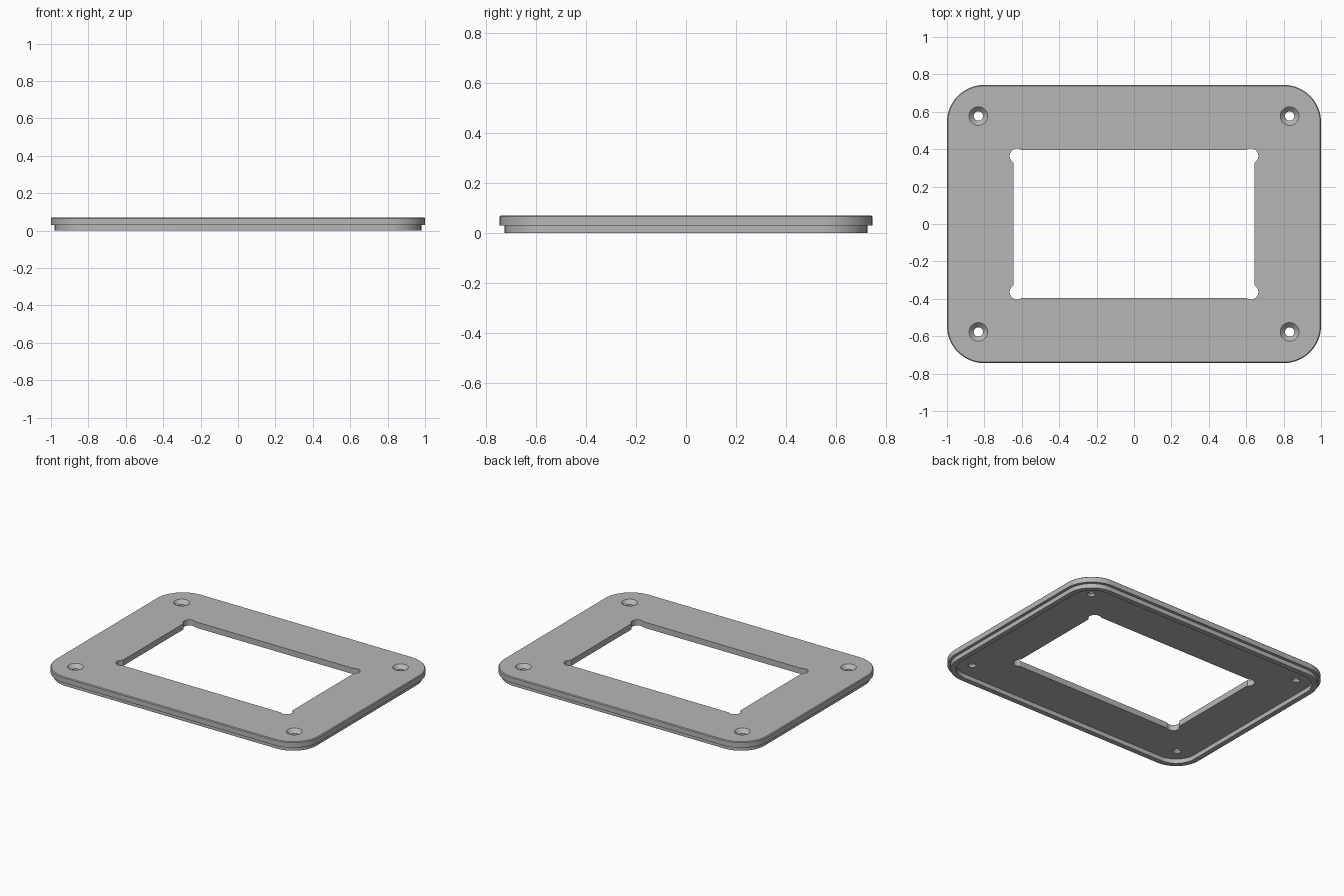
import bpy, bmesh, math

if "Cube" in bpy.data.objects:
    bpy.data.objects.remove(bpy.data.objects["Cube"])

grey = bpy.data.materials.new("neutral grey")
grey.diffuse_color = (0.47, 0.47, 0.47, 1)
grey.use_nodes = True
grey.node_tree.nodes["Principled BSDF"].inputs["Base Color"].default_value = grey.diffuse_color


def rounded_rect(hx, hy, r, n=16):
    """Counter-clockwise outline of a rectangle with rounded corners."""
    pts = []
    for k, (sx, sy) in enumerate([(1, 1), (-1, 1), (-1, -1), (1, -1)]):
        for i in range(n + 1):
            a = math.pi / 2 * (k + i / n)
            pts.append((sx * (hx - r) + r * math.cos(a),
                        sy * (hy - r) + r * math.sin(a)))
    return pts


def circle(cx, cy, r, n=32):
    return [(cx + r * math.cos(2 * math.pi * i / n),
             cy + r * math.sin(2 * math.pi * i / n)) for i in range(n)]


def window_outline(hx, hy, cx, cy, r, n=14):
    """Rectangle with a round relief at each corner."""
    a0 = -math.acos((hx - cx) / r)
    a1 = math.pi - math.asin((hy - cy) / r)
    arc = [(cx + r * math.cos(a0 + (a1 - a0) * i / n),
            cy + r * math.sin(a0 + (a1 - a0) * i / n)) for i in range(n + 1)]
    pts = []
    for sx, sy in [(1, 1), (-1, 1), (-1, -1), (1, -1)]:
        corner = [(sx * x, sy * y) for x, y in arc]
        pts += corner if sx * sy > 0 else corner[::-1]
    return pts


def loft(name, sections):
    """Skin a list of (outline, z) sections and cap both ends."""
    bm = bmesh.new()
    loops = [[bm.verts.new((x, y, z)) for x, y in pts] for pts, z in sections]
    n = len(loops[0])
    for a, b in zip(loops, loops[1:]):
        for i in range(n):
            j = (i + 1) % n
            bm.faces.new((a[i], a[j], b[j], b[i]))
    bm.faces.new(loops[0][::-1])
    bm.faces.new(loops[-1])
    bmesh.ops.recalc_face_normals(bm, faces=bm.faces)
    me = bpy.data.meshes.new(name)
    bm.to_mesh(me)
    bm.free()
    me.materials.append(grey)
    ob = bpy.data.objects.new(name, me)
    bpy.context.collection.objects.link(ob)
    return ob


# Frame plate with a stepped lip underneath and a chamfered top edge
HX, HY, R = 1.0, 0.744, 0.2
profile = [(0.055, 0.03), (0.055, 0.0), (0.02, 0.0), (0.02, 0.03),
           (0.0, 0.03), (0.0, 0.065), (0.005, 0.07)]
frame = loft("frame_plate", [(rounded_rect(HX - d, HY - d, R - d), z)
                             for d, z in profile])

# Window opening with corner reliefs
window = window_outline(0.645, 0.395, 0.625, 0.364, 0.04)
cutters = [loft("window_cutter", [(window, -0.1), (window, 0.2)])]

# Countersunk screw holes
for sx in (-1, 1):
    for sy in (-1, 1):
        steps = [(0.025, -0.1), (0.025, 0.045), (0.05, 0.07), (0.05, 0.2)]
        cutters.append(loft("screw_cutter", [
            (circle(sx * 0.832, sy * 0.577, r), z) for r, z in steps]))

# Cut the openings and drop the cutters
for c in cutters:
    c.hide_render = True
    mod = frame.modifiers.new("cut", 'BOOLEAN')
    mod.operation = 'DIFFERENCE'
    mod.solver = 'EXACT'
    mod.object = c
deps = bpy.context.evaluated_depsgraph_get()
cut_mesh = bpy.data.meshes.new_from_object(frame.evaluated_get(deps))
frame.modifiers.clear()
frame.data = cut_mesh
for c in cutters:
    bpy.data.objects.remove(c)

# Smooth the rounded walls, keep the edges crisp
bpy.context.view_layer.objects.active = frame
frame.select_set(True)
bpy.ops.object.shade_smooth_by_angle(angle=math.radians(30))
